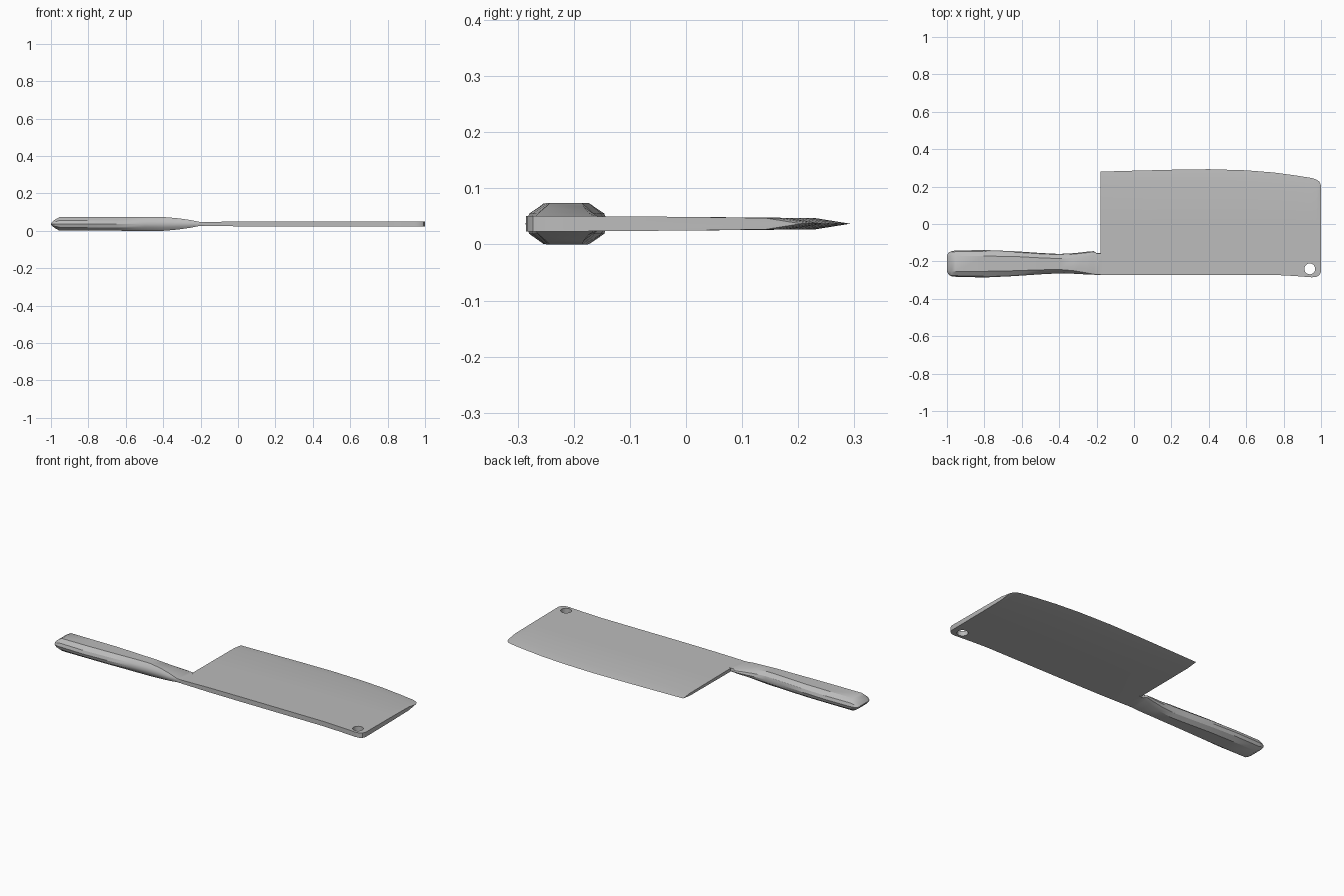
import bpy
import bmesh
from math import radians

if "Cube" in bpy.data.objects:
    bpy.data.objects.remove(bpy.data.objects["Cube"], do_unlink=True)

MID = 0.037  # height of the central plane


def material(name, colour):
    mat = bpy.data.materials.new(name)
    mat.use_nodes = True
    mat.diffuse_color = colour
    mat.node_tree.nodes["Principled BSDF"].inputs["Base Color"].default_value = colour
    return mat


steel = material("grey steel", (0.5, 0.5, 0.5, 1))


def activate(obj):
    bpy.ops.object.select_all(action="DESELECT")
    obj.select_set(True)
    bpy.context.view_layer.objects.active = obj


def loft(name, sections, angle):
    """Skin a row of closed sections and cap both ends."""
    bm = bmesh.new()
    rings = [[bm.verts.new(p) for p in section] for section in sections]
    for a, b in zip(rings, rings[1:]):
        for i in range(len(a)):
            j = (i + 1) % len(a)
            bm.faces.new((a[i], a[j], b[j], b[i]))
    bm.faces.new(rings[0])
    bm.faces.new(rings[-1])
    bmesh.ops.recalc_face_normals(bm, faces=bm.faces)
    mesh = bpy.data.meshes.new(name)
    bm.to_mesh(mesh)
    bm.free()
    mesh.materials.append(steel)
    obj = bpy.data.objects.new(name, mesh)
    bpy.context.collection.objects.link(obj)
    activate(obj)
    bpy.ops.object.shade_smooth_by_angle(angle=radians(angle))
    return obj


def blade_section(x, spine, edge, half):
    bevel = edge - 0.063
    upper = [(spine, half), (0, half * 0.87), (bevel, half * 0.72)]
    lower = [(y, -h) for y, h in reversed(upper)]
    return [(x, y, MID + h) for y, h in upper + [(edge, 0)] + lower]


def handle_section(x, front, back, flat_front, flat_back, half):
    # flat top and bottom joined by rounded sides
    upper = [(front * 0.8 + flat_front * 0.2, half * 0.5), (flat_front, half),
             (flat_back, half), (back * 0.8 + flat_back * 0.2, half * 0.5)]
    lower = [(y, -h) for y, h in reversed(upper)]
    ring = [(front, 0)] + upper + [(back, 0)] + lower
    return [(x, y, MID + h) for y, h in ring]


# Blade: x, spine y, cutting edge y, half thickness
blade = loft("blade", [blade_section(*s) for s in (
    (-0.178, -0.272, 0.280, 0.010),
    (0.0, -0.272, 0.285, 0.013),
    (0.2, -0.272, 0.290, 0.014),
    (0.4, -0.272, 0.293, 0.014),
    (0.6, -0.272, 0.287, 0.014),
    (0.75, -0.272, 0.275, 0.014),
    (0.86, -0.278, 0.260, 0.014),
    (0.95, -0.285, 0.246, 0.014),
    (0.975, -0.283, 0.238, 0.014),
    (0.992, -0.273, 0.226, 0.014),
    (1.0, -0.255, 0.205, 0.014))], 30)

# Hanging hole near the tip of the spine
bpy.ops.mesh.primitive_cylinder_add(vertices=24, radius=0.029, depth=0.2,
                                    location=(0.94, -0.24, MID))
cutter = bpy.context.object
cutter.name = "hole_cutter"
cut = blade.modifiers.new("hanging_hole", "BOOLEAN")
cut.operation = "DIFFERENCE"
cut.object = cutter
cut.solver = "EXACT"
activate(blade)
while blade.modifiers[0] != cut:
    bpy.ops.object.modifier_move_up(modifier=cut.name)
bpy.ops.object.modifier_apply(modifier=cut.name)
bpy.data.objects.remove(cutter, do_unlink=True)
activate(blade)
bpy.ops.object.shade_smooth_by_angle(angle=radians(30))

# Handle: x, front y, back y, flat front y, flat back y, half thickness
loft("handle", [handle_section(*s) for s in (
    (-1.0, -0.255, -0.165, -0.245, -0.180, 0.003),
    (-0.99, -0.272, -0.152, -0.250, -0.175, 0.014),
    (-0.975, -0.280, -0.145, -0.253, -0.173, 0.025),
    (-0.955, -0.282, -0.142, -0.254, -0.172, 0.036),
    (-0.8, -0.286, -0.139, -0.253, -0.172, 0.036),
    (-0.65, -0.279, -0.145, -0.250, -0.173, 0.0365),
    (-0.5, -0.269, -0.155, -0.245, -0.181, 0.037),
    (-0.4, -0.264, -0.160, -0.243, -0.185, 0.037),
    (-0.32, -0.266, -0.156, -0.250, -0.182, 0.030),
    (-0.25, -0.270, -0.148, -0.262, -0.174, 0.020),
    (-0.215, -0.271, -0.145, -0.268, -0.165, 0.013),
    (-0.2, -0.272, -0.155, -0.271, -0.158, 0.010),
    (-0.17, -0.272, -0.157, -0.271, -0.158, 0.010))], 32)
